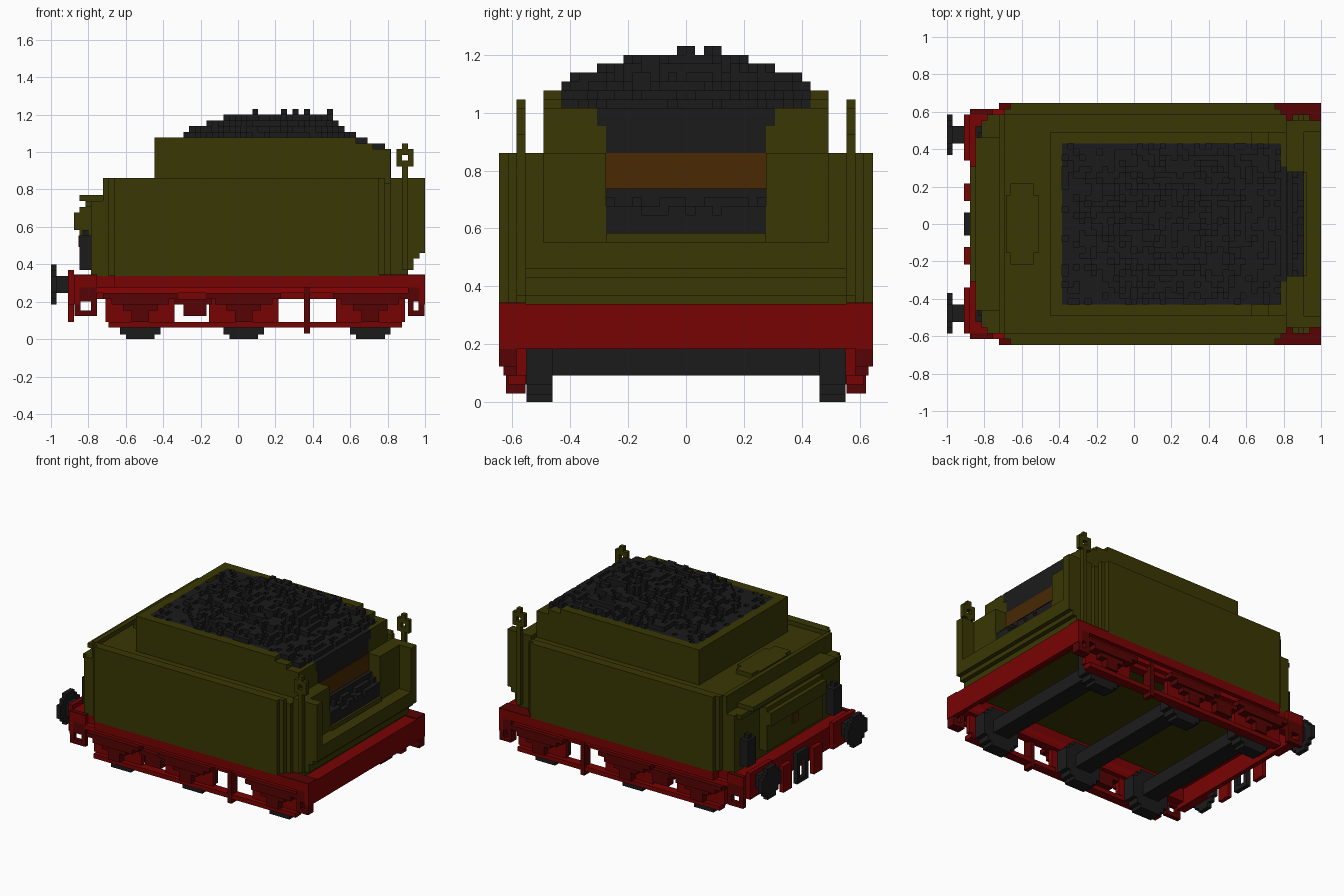
import bpy, bmesh, random
from mathutils import Vector

random.seed(4)
UNIT = 2 / 65          # edge of one building cube
HALF_LENGTH = 32.5

if "Cube" in bpy.data.objects:
    bpy.data.objects.remove(bpy.data.objects["Cube"], do_unlink=True)


def make_material(name, red, green, blue):
    mat = bpy.data.materials.new(name)
    mat.use_nodes = True
    colour = (red, green, blue, 1)
    mat.diffuse_color = colour
    shader = next(n for n in mat.node_tree.nodes if n.type == 'BSDF_PRINCIPLED')
    shader.inputs["Base Color"].default_value = colour
    return mat


OLIVE = make_material("olive green", .041, .038, .001)
RED = make_material("red", .19, .001, .001)
DARK_RED = make_material("dark red", .095, .001, .001)
BRIGHT_RED = make_material("bright red", .25, .001, .001)
BLACK = make_material("coal black", .011, .011, .011)
BROWN = make_material("brown wood", .067, .022, .001)


def add_box(bm, x, y, z):
    """Add a box from three (low, high) ranges in cube units."""
    verts = bmesh.ops.create_cube(bm, size=1)["verts"]
    low = Vector((x[0] - HALF_LENGTH, y[0], z[0]))
    high = Vector((x[1] - HALF_LENGTH, y[1], z[1]))
    for v in verts:
        v.co = Vector(low[i] + (v.co[i] + .5) * (high[i] - low[i]) for i in range(3)) * UNIT


def build(name, mat, boxes, both_sides=False):
    """Make one object from boxes, optionally repeated on the other side."""
    bm = bmesh.new()
    for x, y, z in boxes:
        add_box(bm, x, y, z)
        if both_sides:
            add_box(bm, x, (-y[1], -y[0]), z)
    mesh = bpy.data.meshes.new(name)
    bm.to_mesh(mesh)
    bm.free()
    mesh.materials.append(mat)
    obj = bpy.data.objects.new(name, mesh)
    bpy.context.collection.objects.link(obj)
    return obj


def centred(half):
    return (-half, half)


# Water tank with stepped corners and a shallow rim around the deck
build("water_tank", OLIVE, [
    ((9 + step, 59 - step), centred(19 + step), (11, 27)) for step in range(3)])
build("tank_rim", OLIVE, [
    ((10, 58), (19, 20), (27, 28)),
    ((11, 57), (20, 21), (27, 28)),
], True)
build("tank_rim_back", OLIVE, [((9, 10), centred(19), (27, 28))])
build("filler_hatch", OLIVE, [
    ((11, 15), centred(7), (27, 28)),
    ((10.3, 16), centred(5), (27, 28)),
])

# Coal bunker walls, lower towards the front
build("bunker_sides", OLIVE, [
    ((18, 53), (14, 16), (27, 35)),
    ((53, 56), (14, 16), (27, 34)),
    ((56, 58), (14, 16), (27, 33)),
], True)
build("bunker_back", OLIVE, [((18, 20), centred(14), (27, 35))])
build("bunker_front_cheeks", OLIVE, [
    ((58, 59), (10, 16), (27, 33)),
    ((58, 59), (9, 10), (27, 31)),
], True)

# Front lockers, wings and stepped ledge
build("front_lockers", OLIVE, [
    ((59, 62), (9, 18), (18, 28)),
    ((62, 65), (16, 18), (15, 28)),
], True)
build("front_ledge", OLIVE, [
    ((59, 62), centred(18), (11, 18)),
    ((62, 65), centred(16), (15, 18)),
    ((62, 64), centred(18), (14, 15)),
    ((62, 63), centred(18), (12, 14)),
    ((62, 62.5), centred(9), (18, 19)),
])
build("lamp_posts", OLIVE, [
    ((61, 62), (18, 19), (12, 31)),
    ((61, 62), (18, 19), (32, 34)),
    ((60, 61), (18, 19), (30, 33)),
    ((62, 63), (18, 19), (30, 33)),
], True)

# Coal opening: board, plate and the spilled heap
build("wooden_board", BROWN, [((58, 59.2), centred(9), (24, 28))])
build("coal_face", BLACK, [
    ((58, 59.1), centred(9), (28, 31)),
    ((58, 59.1), centred(10), (31, 33)),
])
spill = []
for ix in range(59, 62):
    for iy in range(-9, 9):
        top = 24 - (ix - 59) + random.choice((-1, 0, 0)) * (ix > 59)
        spill.append(((ix, ix + 1), (iy, iy + 1), (18, top)))
build("spilled_coal", BLACK, spill)

# Heaped coal in columns of random height
heap = []
for ix in range(20, 58):
    for iy in range(-14, 14):
        across = ((iy + .5) / 14) ** 2 * 3.5
        along = max(0, 32 - ix) * .35 + max(0, ix - 48) * .9
        lump = random.choice((-1.6, -1, -.5, 0, 0, 0, .4))
        edge = 35 - max(0, ix - 52) // 3
        height = max(edge + random.choice((-1, 0, 0)), round(39 - across - along + lump))
        heap.append(((ix, ix + 1), (iy, iy + 1), (27, height)))
for _ in range(5):
    ix, iy = random.randint(33, 49), random.randint(-3, 4)
    heap.append(((ix, ix + 1), (iy, iy + 1), (37, 40)))
build("coal_heap", BLACK, heap)

# Back wall, shelf and toolbox
build("back_wall", OLIVE, [
    ((7, 9), centred(19), (11, 24)),
    ((5, 9), centred(15), (24, 25)),
    ((6, 9), centred(18), (23, 24)),
])
build("toolbox", OLIVE, [
    ((5, 7), centred(10), (13, 23)),
    ((4, 5), centred(10), (19, 22)),
])
build("toolbox_latch", BROWN, [((4.8, 5), centred(1), (16, 18))])
build("back_lamps", BLACK, [
    ((5, 7), (14, 17), (12, 18)),
    ((5.5, 6.5), (15, 16), (18, 19)),
], True)

# Running boards and end beams
build("running_boards", RED, [
    ((11, 64), (17, 21), (9, 11)),
    ((8, 11), (17, 19), (9, 11)),
    ((5, 8), (17, 20), (9, 11)),
], True)
build("running_board_edge", BRIGHT_RED, [((8, 63), (17, 20), (8, 9))], True)
build("corner_treads", DARK_RED, [
    ((57, 65), (18, 21), (11, 11.2)),
    ((4, 8), (19, 20), (11, 11.2)),
], True)
build("front_beam", RED, [
    ((64, 65), centred(21), (6, 11)),
    ((59, 64), centred(18), (10, 11)),
])
build("back_beam", RED, [
    ((4, 5), centred(20), (6, 11)),
    ((5, 7), centred(20), (10, 11)),
])
build("beam_brackets", RED, [
    ((3, 4), (11, 19), (6, 12)),
    ((3, 4), (4, 7), (3, 9)),
], True)
build("coupling_hook", BLACK, [
    ((3, 4), (-2, -1), (3, 10)),
    ((3, 4), (1, 2), (3, 10)),
    ((3, 4), centred(1), (8, 10)),
    ((3, 4), centred(1), (3, 4)),
])

# Buffers: rounded head on a square shaft
head = [((0, 1), (15.5 - w, 15.5 + w), (9.5 - h, 9.5 + h))
        for w, h in ((3.5, 1.5), (2.5, 2.5), (1.5, 3.5))]
build("buffers", BLACK, head + [((1, 3), (14, 17), (8, 11))], True)

# Corner steps with open frames
steps = []
for start, end, outer in ((4.1, 8, 20), (62, 64.9, 21)):
    near, far = start + 1, end - 1
    for x, z in (((start, end), (4, 5)), ((start, end), (6.5, 9)),
                 ((start, near), (5, 6.5)), ((far, end), (5, 6.5))):
        steps.append((x, (19, outer), z))
build("corner_steps", DARK_RED, steps, True)

# Wheelsets with side frames, springs and axle boxes
axle_centres = (15.5, 33.5, 55.5)
frame = [((5, 64), (17, 19), (7, 9)), ((10, 61), (18, 20), (2, 3))]
springs, wheels, axles = [], [], []
for c in axle_centres:
    def span(half):
        return (c - half, c + half)
    frame += [(span(6), (17.9, 19), (3, 7)), (span(5), (17.9, 19), (2, 3))]
    springs += [(span(half), (19, outer), (z, z + 1))
                for half, z, outer in ((6.5, 7, 21), (5, 6, 21), (3, 5, 20.5))]
    springs += [(span(1.5), (19, 20.5), (3, 5))]
    wheels += [(span(half), (15, 17.9), centre) for half, centre in
               ((2.5, (0, 9)), (3.5, (.8, 8)), (4.5, (2, 7)))]
    axles.append((span(2), centred(15), (3, 6)))
build("side_frames", RED, frame, True)
build("leaf_springs", DARK_RED, springs, True)
build("wheels", BLACK, wheels, True)
build("axles", BLACK, axles)

# Frame hangers between the wheels
build("frame_hangers", DARK_RED, [
    ((44, 45), (18, 20.2), (1, 9)),
    ((23, 27), (18, 20), (4, 6)),
    ((21.5, 28), (18, 20), (6, 7)),
], True)
